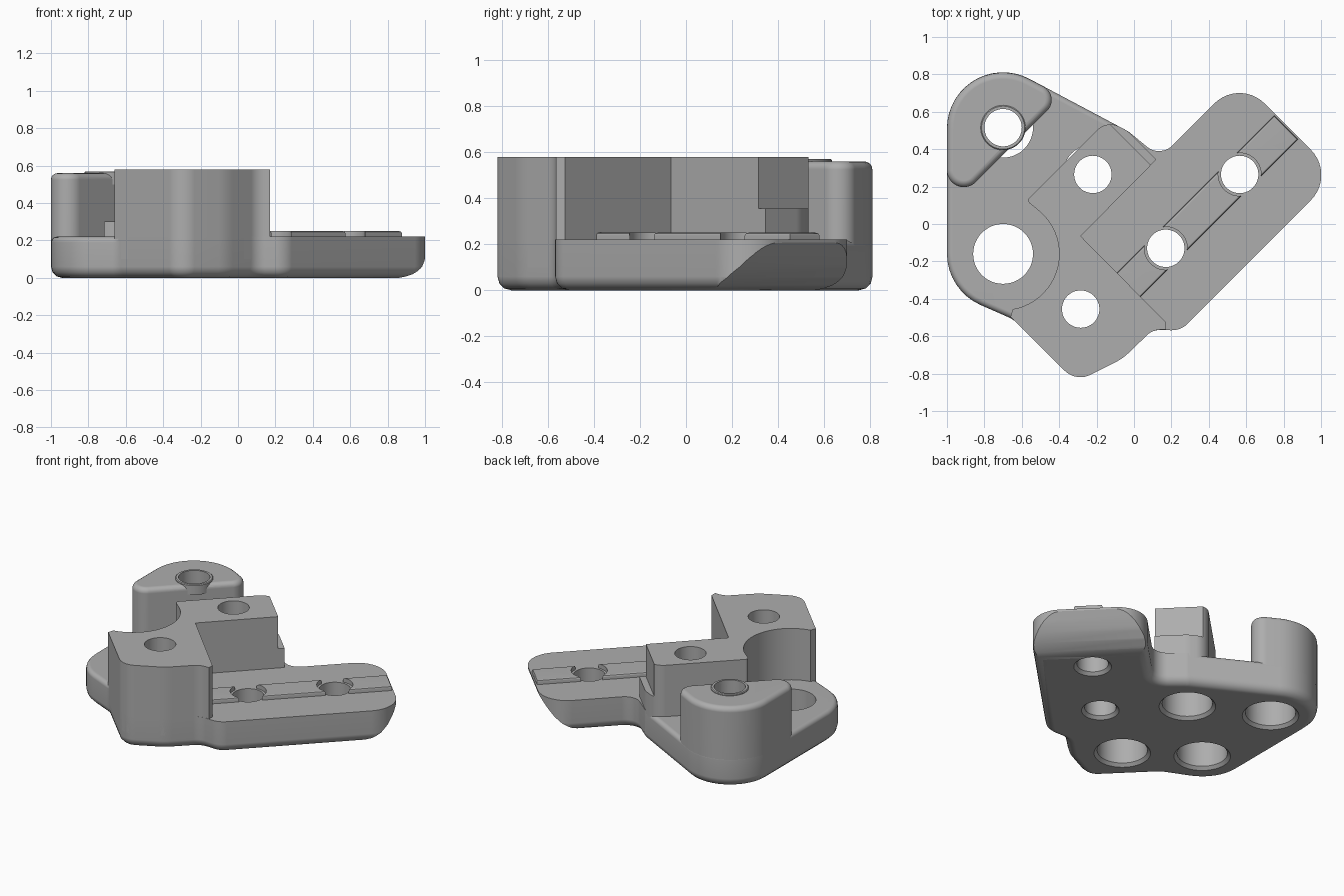
import bpy, bmesh, math
from mathutils import Vector, Matrix

if "Cube" in bpy.data.objects:
    bpy.data.objects.remove(bpy.data.objects["Cube"])

grey = bpy.data.materials.new("plain_grey")
grey.use_nodes = True
grey.diffuse_color = (0.42, 0.42, 0.42, 1)
grey.node_tree.nodes["Principled BSDF"].inputs["Base Color"].default_value = (0.42, 0.42, 0.42, 1)

DIAGONAL = Matrix.Rotation(math.radians(45), 4, 'Z')


def rounded(corners):
    """Turn (x, y, radius) corners into an outline with filleted corners."""
    out = []
    for i, (x, y, r) in enumerate(corners):
        p = Vector((x, y))
        if r == 0:
            out.append(p)
            continue
        a = (Vector(corners[i - 1][:2]) - p).normalized()
        b = (Vector(corners[(i + 1) % len(corners)][:2]) - p).normalized()
        half = a.angle(b) / 2
        centre = p + (a + b).normalized() * (r / math.sin(half))
        start = p + a * (r / math.tan(half)) - centre
        turn = start.angle_signed(p + b * (r / math.tan(half)) - centre)
        steps = max(3, round(abs(turn) / 0.14))
        for k in range(steps + 1):
            out.append(centre + Matrix.Rotation(-turn * k / steps, 2) @ start)
    return out


def finish(name, bm, matrix=None):
    bmesh.ops.recalc_face_normals(bm, faces=bm.faces)
    if matrix:
        bmesh.ops.transform(bm, matrix=matrix, verts=bm.verts)
    mesh = bpy.data.meshes.new(name)
    bm.to_mesh(mesh)
    bm.free()
    mesh.materials.append(grey)
    ob = bpy.data.objects.new(name, mesh)
    bpy.context.collection.objects.link(ob)
    return ob


def round_edges(bm, z, size, segments, rule=lambda m: True):
    def chosen(e):
        m = (e.verts[0].co + e.verts[1].co) / 2
        return all(abs(v.co.z - z) < 1e-4 for v in e.verts) and rule(m)
    bmesh.ops.bevel(bm, geom=[e for e in bm.edges if chosen(e)], offset=size,
                    segments=segments, profile=0.5, affect='EDGES')


def prism(outline, z0, z1):
    bm = bmesh.new()
    face = bm.faces.new([bm.verts.new((p[0], p[1], z0)) for p in outline])
    top = bmesh.ops.extrude_face_region(bm, geom=[face])["geom"]
    bmesh.ops.translate(bm, vec=(0, 0, z1 - z0),
                        verts=[v for v in top if isinstance(v, bmesh.types.BMVert)])
    bmesh.ops.recalc_face_normals(bm, faces=bm.faces)
    return bm


def lathe(name, x, y, profile, sides=48):
    """Closed turned solid from (radius, z) steps."""
    bm = bmesh.new()
    rings = [[bm.verts.new((x + r * math.cos(math.tau * k / sides),
                            y + r * math.sin(math.tau * k / sides), z))
              for k in range(sides)] for r, z in profile]
    for lo, hi in zip(rings, rings[1:]):
        for k in range(sides):
            n = (k + 1) % sides
            bm.faces.new((lo[k], lo[n], hi[n], hi[k]))
    bm.faces.new(rings[0])
    bm.faces.new(rings[-1])
    return finish(name, bm)


def box(name, x0, x1, y0, y1, z0, z1):
    return finish(name, prism([(x0, y0), (x1, y0), (x1, y1), (x0, y1)], z0, z1), DIAGONAL)


def cut(ob, cutters):
    bpy.context.view_layer.objects.active = ob
    for c in cutters:
        mod = ob.modifiers.new("cut", 'BOOLEAN')
        mod.operation = 'DIFFERENCE'
        mod.solver = 'EXACT'
        mod.object = c
        bpy.ops.object.modifier_apply(modifier=mod.name)


# Corners shared by the plate and the block above it
back_shoulder = (-0.03, 0.495, 0.15)
front_edge = [(0.10, -0.565, 0.1), (-0.06, -0.72, 0.3), (-0.31, -0.845, 0.12)]
lobe = Vector((-0.70, -0.16))

# Base plate with rounded lower rim
bm = prism(rounded([(-1, 1.01, 0.3), back_shoulder, (0.14, 0.355, 0.1),
                    (0.564, 0.779, 0.19), (1.08, 0.262, 0.19), (0.25, -0.57, 0.12)]
                   + front_edge + [(-0.645, -0.51, 0.15), (-1, -0.354, 0.3)]), 0, 0.22)
round_edges(bm, 0, 0.06, 3)
round_edges(bm, 0.22, 0.03, 3, lambda m: m.x < -0.64 or (m.y > 0.5 and m.x < -0.2))
base = finish("base_plate", bm)

# Tall block, hollowed around the lobe
hollow = [(lobe.x + 0.3 * math.cos(math.radians(a)), lobe.y + 0.3 * math.sin(math.radians(a)), 0)
          for a in range(-80, 58, 6)]
block = finish("tall_block", prism(rounded(
    [(-0.575, 0.125, 0.02), (-0.145, 0.555, 0.1), back_shoulder, (0.12, 0.345, 0),
     (-0.285, -0.065, 0), (0.17, -0.525, 0), (0.17, -0.565, 0)]
    + front_edge + [(-0.66, -0.495, 0)] + hollow), 0.1, 0.58))

# Rounded post and the collar on its top
bm = prism(rounded([(-1, 1.01, 0.3), (-0.387, 0.683, 0.08), (-1, 0.07, 0.09)]), 0.1, 0.56)
round_edges(bm, 0.56, 0.035, 4)
post = finish("rounded_post", bm)
collar = lathe("post_collar", -0.70, 0.515, [(0.12, 0.5), (0.12, 0.565), (0.115, 0.57)])

# Raised rib along the arm, in diagonal coordinates
bm = prism([(-0.26, -0.30), (0.94, -0.30), (0.94, -0.12), (-0.26, -0.12)], 0.2, 0.25)
round_edges(bm, 0.25, 0.012, 2)
rib = finish("arm_rib", bm, DIAGONAL)

# Hole cutters
arm_holes = [(0.17, -0.13), (0.565, 0.265)]
stepped = [(-0.22, 0.265), (-0.285, -0.455), (-0.70, 0.515)]
holes = [lathe("hole_cutter", x, y, [(0.14, -0.02), (0.10, 0.02), (0.10, 0.8)])
         for x, y in arm_holes]
holes += [lathe("hole_cutter", x, y, [(0.20, -0.02), (0.16, 0.02), (0.16, 0.3),
                                      (0.10, 0.3), (0.10, 0.8)]) for x, y in stepped]
holes.append(lathe("hole_cutter", lobe.x, lobe.y, [(0.20, -0.02), (0.16, 0.02), (0.16, 0.8)]))

# Rib gaps around the arm holes
gaps = []
for x, y in arm_holes:
    d = (x + y) / math.sqrt(2)
    gaps.append(box("gap_cutter", d - 0.067, d + 0.067, -0.4, 0, 0.15, 0.4))
    gaps.append(lathe("gap_cutter", x, y, [(0.115, 0.15), (0.115, 0.4)]))

# Low step at the back of the block
step = box("step_cutter", 0.287, 0.8, -0.5, 0.9, 0.355, 0.8)

# Curved underside at the arm end, swept across the arm
sweep = prism([(0.70, 0), (0.76, 0.02), (0.82, 0.055), (0.87, 0.10), (0.91, 0.15),
               (0.955, 0.215), (1.3, 0.215), (1.3, -0.1), (0.70, -0.1)], -1, 1)
underside = finish("underside_cutter", sweep, DIAGONAL @ Matrix.Rotation(math.pi / 2, 4, 'X'))

cut(base, [underside] + holes)
cut(block, [step] + holes[2:4])
cut(post, [holes[4]])
cut(collar, [holes[4]])
cut(rib, gaps)

for c in holes + gaps + [step, underside]:
    bpy.data.objects.remove(c)

# Smooth curved walls, crisp edges
for ob in (base, block, post, collar, rib):
    bpy.ops.object.select_all(action='DESELECT')
    ob.select_set(True)
    bpy.context.view_layer.objects.active = ob
    bpy.ops.object.shade_smooth_by_angle(angle=math.radians(32))
    normals = ob.modifiers.new("weighted_normals", 'WEIGHTED_NORMAL')
    normals.keep_sharp = True
